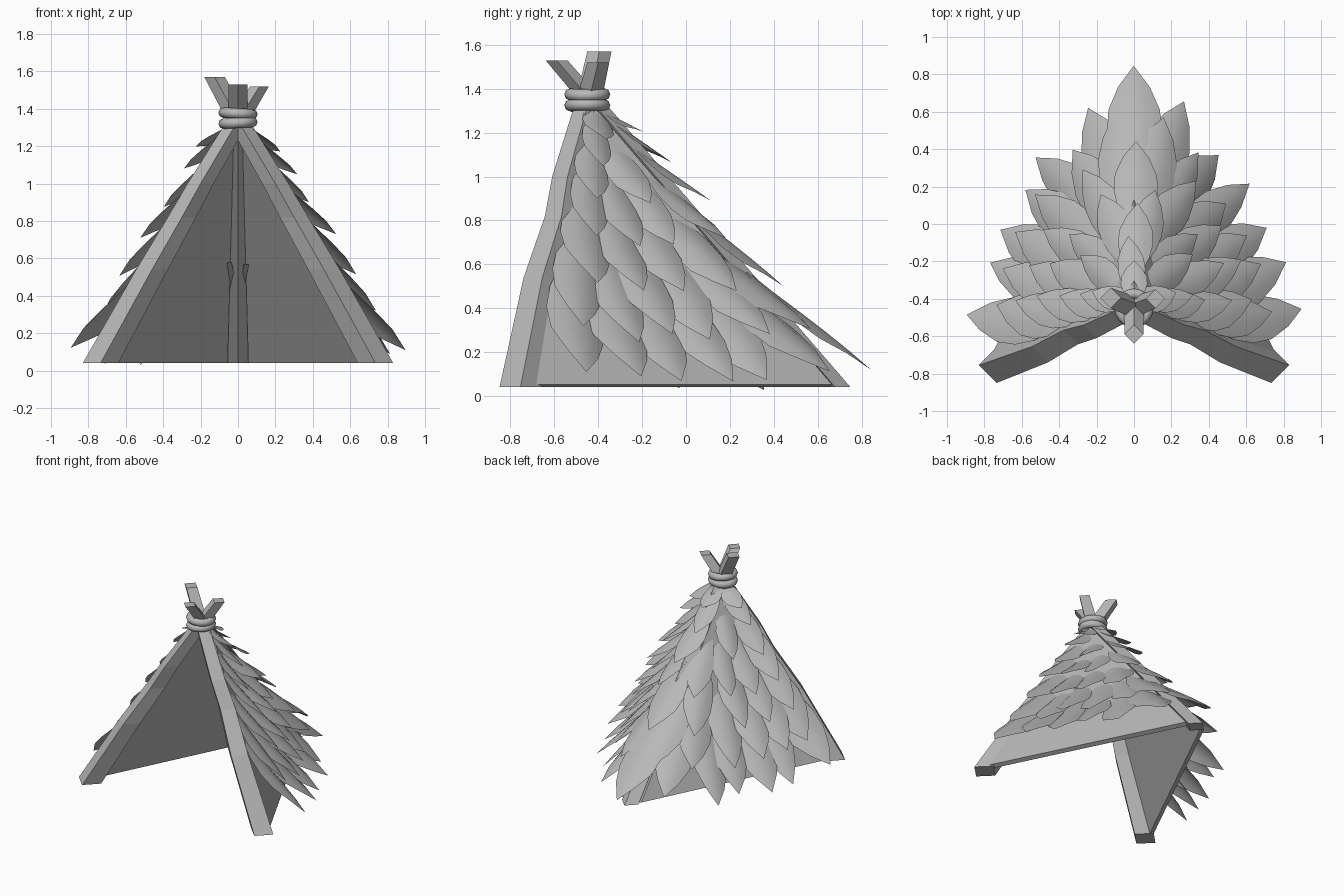
import bpy, bmesh, math, random
from mathutils import Vector

random.seed(11)
cube = bpy.data.objects.get("Cube")
if cube:
    bpy.data.objects.remove(cube)

# Single plain grey
grey = bpy.data.materials.new("plain grey")
grey.use_nodes = True
COLOUR = (0.48, 0.48, 0.48, 1)
grey.diffuse_color = COLOUR
grey.node_tree.nodes["Principled BSDF"].inputs["Base Color"].default_value = COLOUR


def finish(name, bm, smooth=None):
    mesh = bpy.data.meshes.new(name)
    bm.to_mesh(mesh)
    bm.free()
    obj = bpy.data.objects.new(name, mesh)
    bpy.context.collection.objects.link(obj)
    mesh.materials.append(grey)
    if smooth:
        bpy.ops.object.select_all(action='DESELECT')
        obj.select_set(True)
        bpy.context.view_layer.objects.active = obj
        bpy.ops.object.shade_smooth_by_angle(angle=math.radians(smooth))
    return obj


def pole(name, stations):
    """Loft diamond sections (x, y, z, radius), cut level at both ends."""
    bm = bmesh.new()
    rings = [[bm.verts.new((x + r * dx, y + r * dy, z))
              for dx, dy in ((1, 0), (0, 1), (-1, 0), (0, -1))]
             for x, y, z, r in stations]
    for low, high in zip(rings, rings[1:]):
        for i in range(4):
            j = (i + 1) % 4
            bm.faces.new((low[i], low[j], high[j], high[i]))
    bm.faces.new(rings[0][::-1])
    bm.faces.new(rings[-1])
    finish(name, bm)


# Bent front poles and straight back pole
leg = [(.735, -.755, .04, .095), (.46, -.655, .54, .085), (.3, -.567, .82, .076),
       (.2, -.54, 1.0, .07), (.01, -.45, 1.32, .06)]
pole("left_front_pole", leg + [(-.125, -.395, 1.57, .055)])
pole("right_front_pole", [(-x, y, z, r) for x, y, z, r in leg] + [(.115, -.4, 1.52, .05)])
pole("back_pole", [(0, .68, .04, .07), (0, -.41, 1.32, .055), (0, -.59, 1.53, .05)])

# Two thick sloping walls, reaching from each front pole to the side of the back pole
APEX = Vector((0, -.43, 1.3))
BACK = Vector((0, .65, .04))
for side, word in ((1, "left"), (-1, "right")):
    bm = bmesh.new()
    gap = Vector((side * .055, 0, 0))
    corners = [Vector((side * .735, -.72, .04)), BACK + gap, APEX + gap * .4]
    bm.faces.new([bm.verts.new(c) for c in corners[::side]])
    wall = finish(word + "_wall", bm)
    mod = wall.modifiers.new("thickness", 'SOLIDIFY')
    mod.thickness = .035
    mod.offset = 1

# Rope binding: two stacked coils
for i, z in enumerate((1.325, 1.375)):
    bpy.ops.mesh.primitive_torus_add(location=(0, -.45, z), rotation=(0, .12 * (i - .5), 0),
                                     major_radius=.077, minor_radius=.028,
                                     major_segments=20, minor_segments=8)
    coil = bpy.context.object
    coil.name = "rope_coil_%d" % (i + 1)
    coil.data.materials.append(grey)
    bpy.ops.object.shade_smooth_by_angle(angle=math.radians(60))

# Leaf outline: (distance along the leaf, share of the half width)
OUTLINE = ((0, .5), (.22, .82), (.45, 1), (.65, .95), (.83, .58), (1, 0))
RIDGE_FOOT = BACK + Vector((0, .06, 0))


def add_leaf(bm, f, tip_t, length_t, width, flare, lean):
    """Leaf lying down the slope; f runs from the left foot over the back to the right."""
    side = 1 if f < .5 else -1
    s = min(f, 1 - f) * 2
    foot = Vector((side * .735, -.72, .04)).lerp(RIDGE_FOOT, s)
    down = foot - APEX
    blend = max(0, (s - .7) / .3)
    normal = Vector((side * .83 * (1 - blend), .44 + .2 * blend, .33 + .3 * blend)).normalized()
    out = Vector((normal.x, normal.y, .15 * normal.z)).normalized()
    across = down.cross(normal).normalized()
    rows = []
    for u, w in OUTLINE:
        mid = APEX + down * (tip_t + length_t * (u - 1)) + out * (.045 + flare * u ** 1.2)
        mid += across * lean * u * u
        mid.z -= .05 * tip_t * u ** 3
        cols = (0,) if w == 0 else (-1, -.5, 0, .5, 1)
        rows.append([bm.verts.new(mid + across * c * w * width
                                  - normal * width * .3 * (c * w) ** 2) for c in cols])
    for a, b in zip(rows, rows[1:]):
        for i in range(4):
            face = (a[i], a[i + 1], b[0]) if len(b) == 1 else (a[i], a[i + 1], b[i + 1], b[i])
            bm.faces.new(face)


# Overlapping rows of broad leaves, larger toward the ground
for row, t in enumerate((.11, .2, .32, .47, .62, .77, .92)):
    bm = bmesh.new()
    count = max(3, round(13 * t)) | 1
    if row % 2 and row > 1:
        count += 1
    for i in range(count):
        f = .04 + .92 * i / (count - 1)
        if 0 < i < count - 1:
            f += random.uniform(-.015, .015)
        s = min(f, 1 - f) * 2
        flare = (.22 - .06 * s + .3 * s * (1 - s)) * (.5 + .6 * t) * random.uniform(.85, 1.12)
        tip_t = t + random.uniform(-.03, .01) + .25 * t * s * (1 - s)
        add_leaf(bm, f, tip_t, min(.12 + .24 * t, tip_t),
                 (.06 + .075 * t) * random.uniform(.95, 1.15), flare,
                 random.uniform(-.04, .04) * t)
    finish("leaf_row_%d" % (row + 1), bm, 40)
